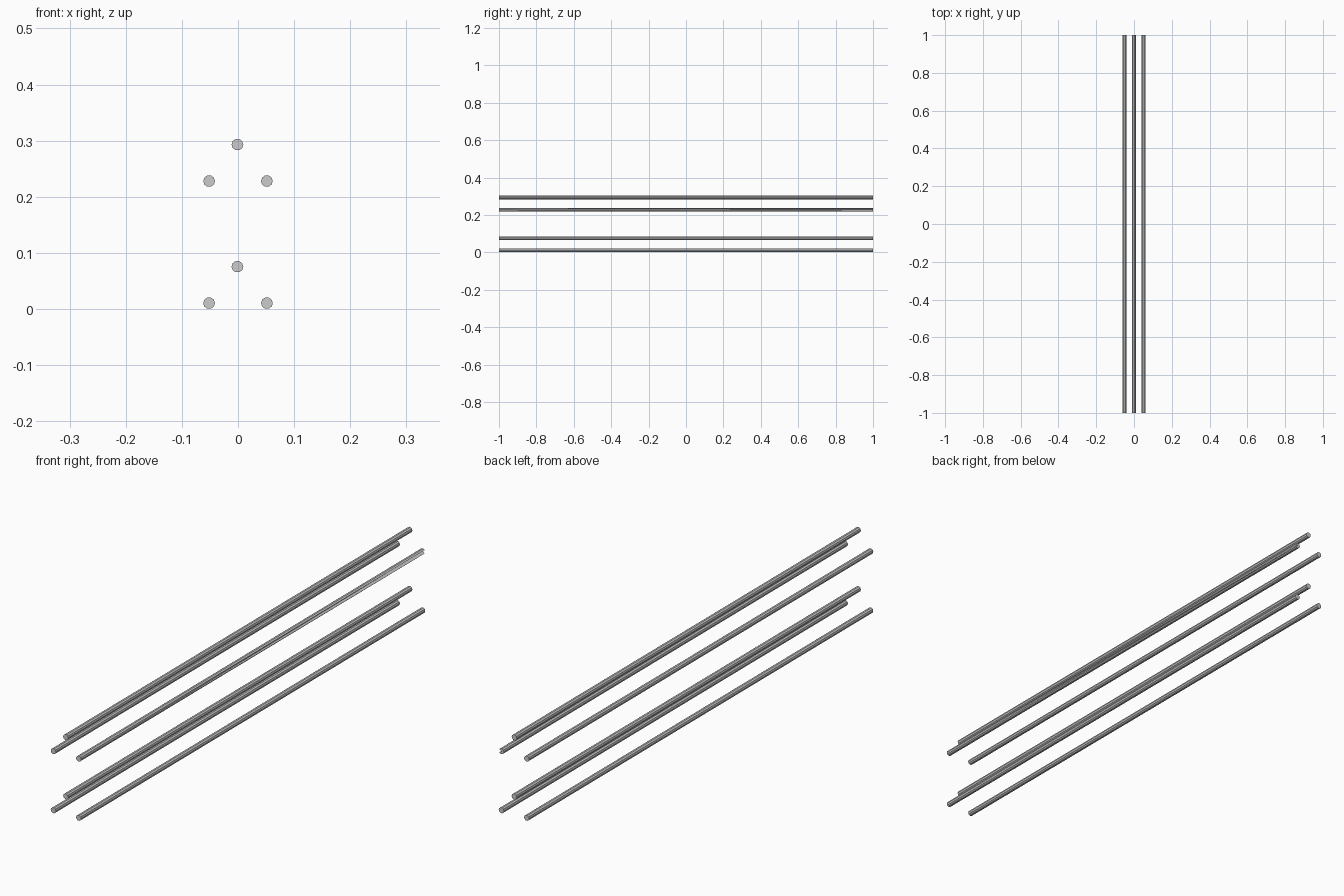
import bpy, bmesh
from math import radians
from mathutils import Matrix

if "Cube" in bpy.data.objects:
    bpy.data.objects.remove(bpy.data.objects["Cube"])

RADIUS = 0.0105
SIDES = 10
LENGTH = 2.0


def rod(name, x, z, dented=False):
    bm = bmesh.new()
    turn = Matrix.Rotation(radians(90), 4, 'X') @ Matrix.Rotation(radians(90), 4, 'Z')
    bmesh.ops.create_cone(bm, cap_ends=True, segments=SIDES, radius1=RADIUS,
                          radius2=RADIUS, depth=LENGTH, matrix=turn)
    if dented:
        # one rim corner at the back end is pulled in, leaving a long crease
        bmesh.ops.triangulate(bm, faces=[f for f in bm.faces if len(f.verts) == 4])
        corner = max((v for v in bm.verts if v.co.y > 0), key=lambda v: v.co.x)
        corner.co.x -= RADIUS
    mesh = bpy.data.meshes.new(name)
    bm.to_mesh(mesh)
    bm.free()
    obj = bpy.data.objects.new(name, mesh)
    obj.location = (x, 0, z)
    bpy.context.collection.objects.link(obj)


# two identical triangular bundles, one above the other
for level, base in (("lower", RADIUS), ("upper", RADIUS + 0.2175)):
    rod(f"{level}_left_rod", -0.0515, base)
    rod(f"{level}_right_rod", 0.0515, base, dented=(level == "upper"))
    rod(f"{level}_top_rod", -0.001, base + 0.065)
